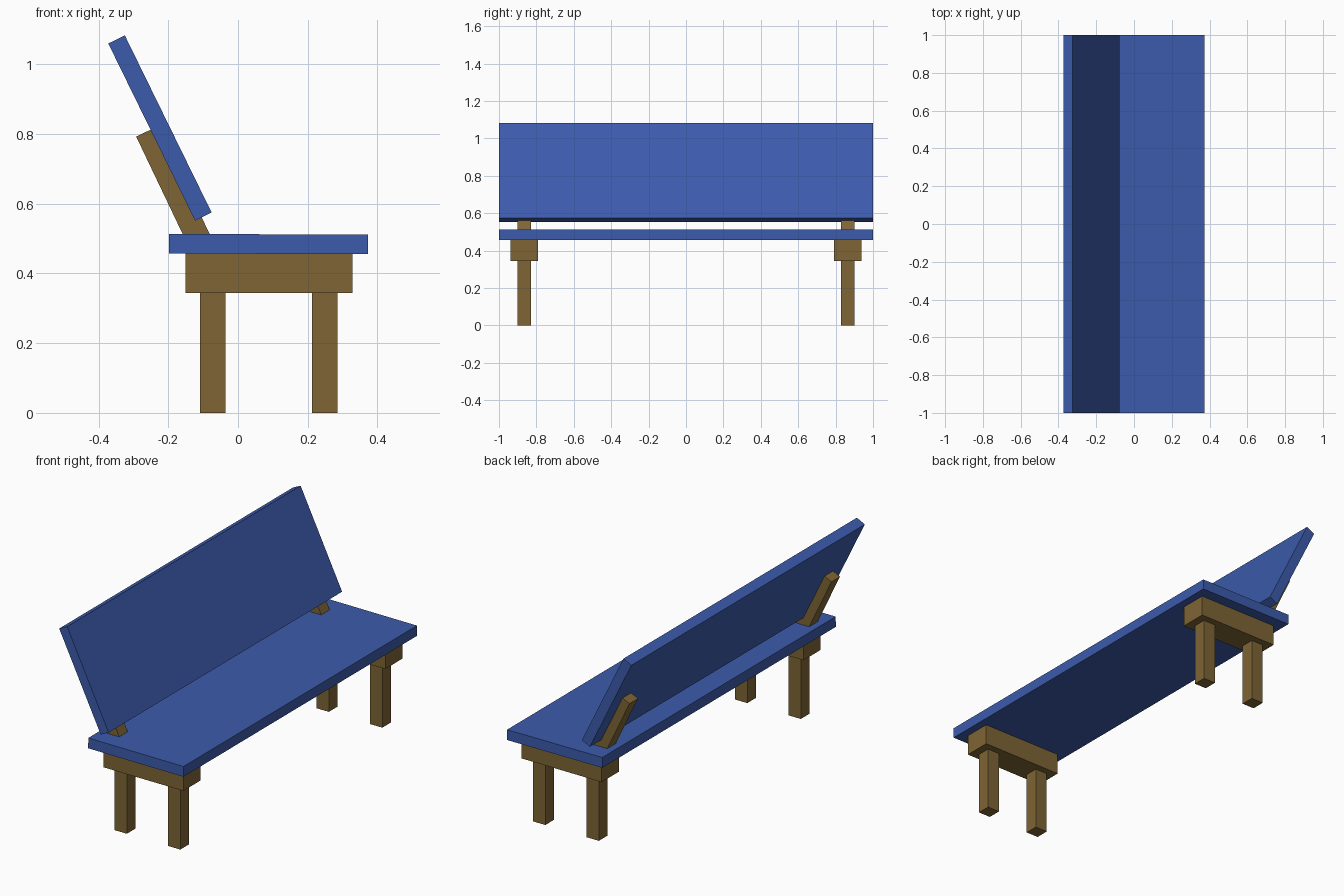
import bpy
import math

if "Cube" in bpy.data.objects:
    bpy.data.objects.remove(bpy.data.objects["Cube"])


def material(name, color):
    m = bpy.data.materials.new(name)
    m.diffuse_color = (*color, 1.0)
    m.use_nodes = True
    m.node_tree.nodes["Principled BSDF"].inputs["Base Color"].default_value = m.diffuse_color
    return m


blue = material("blue_paint", (0.045, 0.105, 0.41))
brown = material("brown_wood", (0.21, 0.13, 0.036))


def box(name, center, size, mat, tilt=0.0):
    """Box with the given centre and size, tilted about the y axis (degrees)."""
    bpy.ops.mesh.primitive_cube_add(size=1, location=center,
                                    rotation=(0, math.radians(tilt), 0))
    ob = bpy.context.object
    ob.name = name
    ob.scale = size
    ob.data.materials.append(mat)
    return ob


# Long planks
box("seat", (0.0875, 0, 0.4845), (0.571, 2.0, 0.056), blue, 0.2)
box("backrest", (-0.224, 0, 0.8175), (0.053, 2.0, 0.566), blue, -26.1)

# Matching frame at each end
for side, y in (("left", -0.865), ("right", 0.865)):
    box(f"{side}_crossbeam", (0.089, y, 0.401), (0.48, 0.147, 0.114), brown)
    box(f"{side}_back_support", (-0.181, y, 0.641), (0.07, 0.073, 0.37), brown, -25.5)
    for end, x in (("rear", -0.072), ("front", 0.249)):
        box(f"{side}_{end}_leg", (x, y, 0.1725), (0.073, 0.073, 0.345), brown)
